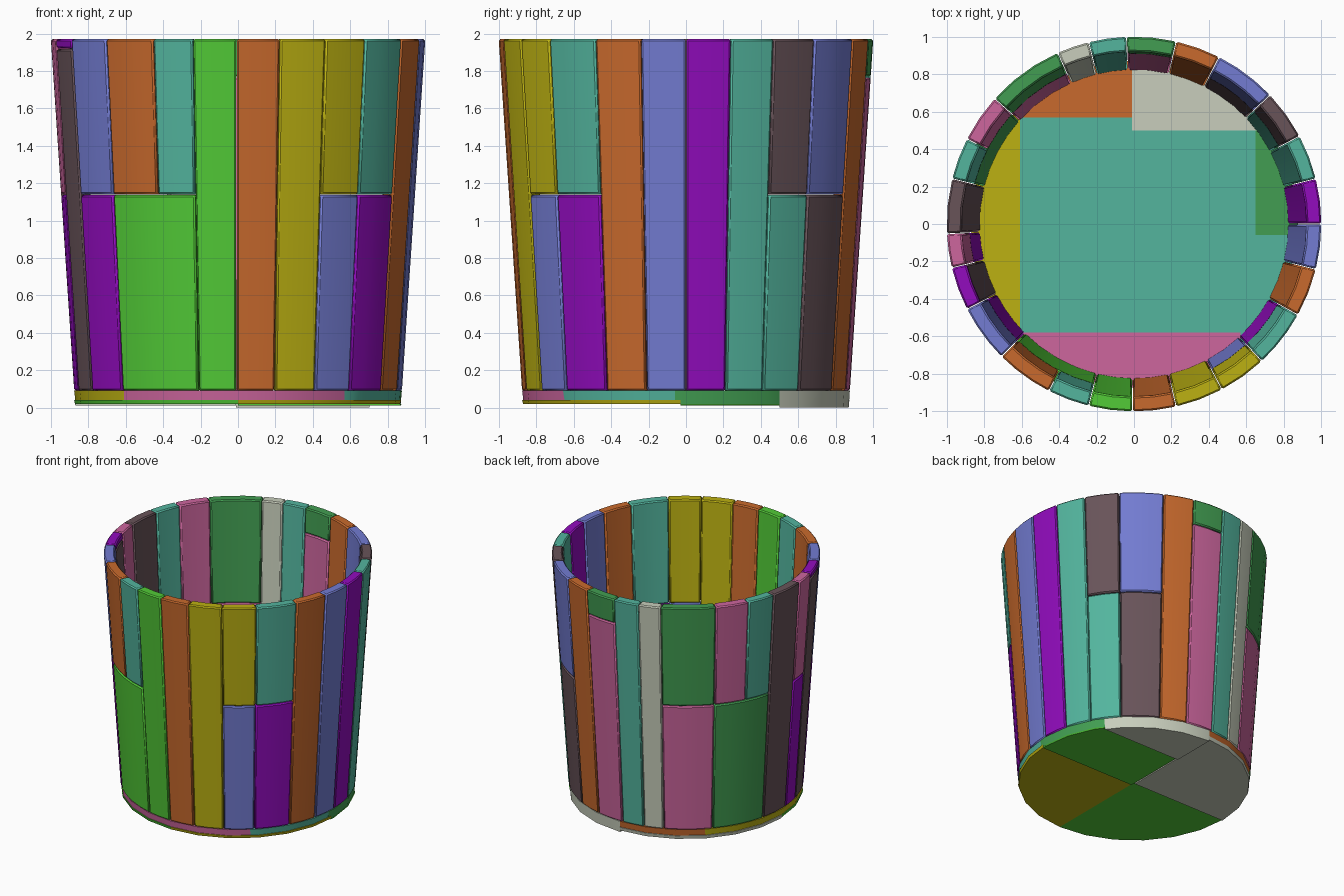
import bpy, bmesh, math
from mathutils import Vector

old = bpy.data.objects.get("Cube")
if old:
    bpy.data.objects.remove(old, do_unlink=True)

# Flat colours, given as sRGB and stored as linear values
PALETTE = {
    "purple": (146, 12, 190), "blue": (115, 124, 210), "orange": (201, 106, 45),
    "teal": (83, 181, 158), "lime": (82, 203, 55), "green": (66, 158, 82),
    "yellow": (188, 177, 18), "pink": (205, 102, 158), "umber": (104, 83, 89),
    "grey": (200, 206, 188),
}


def linear(v):
    v /= 255
    return v / 12.92 if v <= 0.04045 else ((v + 0.055) / 1.055) ** 2.4


MATS = {}
for name, rgb in PALETTE.items():
    m = bpy.data.materials.new(name + " paint")
    m.use_nodes = True
    col = (*[linear(c) for c in rgb], 1)
    m.diffuse_color = col
    bsdf = m.node_tree.nodes["Principled BSDF"]
    bsdf.inputs["Base Color"].default_value = col
    bsdf.inputs["Roughness"].default_value = 0.8
    MATS[name] = m

TOP, MID, FLOOR = 1.97, 1.14, 0.09
made = []


def finish(bm, name, colour, bevel=0.0):
    bmesh.ops.recalc_face_normals(bm, faces=bm.faces)
    me = bpy.data.meshes.new(name)
    bm.to_mesh(me)
    bm.free()
    ob = bpy.data.objects.new(name, me)
    me.materials.append(MATS[colour])
    bpy.context.collection.objects.link(ob)
    if bevel:
        mod = ob.modifiers.new("worn edges", "BEVEL")
        mod.width = bevel
        mod.segments = 1
        mod.limit_method = "ANGLE"
        mod.angle_limit = math.radians(40)
    made.append(ob)


def wall(z):
    """Outer and inner wall radius at height z."""
    t = (z - FLOOR) / (TOP - FLOOR)
    return 0.877 + 0.125 * t, 0.825 + 0.097 * t


def stave(name, a0, a1, z0, z1, colour):
    """One curved wall board between two angles and two heights."""
    bm = bmesh.new()
    n = max(2, round((a1 - a0) / 7))
    rings = []
    for i in range(n + 1):
        a = math.radians(a0 + 0.12 + (a1 - a0 - 0.24) * i / n)
        pts = []
        for z, side in ((z0, 0), (z1, 0), (z1, 1), (z0, 1)):
            r = wall(z)[side]
            pts.append(bm.verts.new((r * math.cos(a), r * math.sin(a), z)))
        rings.append(pts)
    for p, q in zip(rings, rings[1:]):
        for k in range(4):
            bm.faces.new((p[k], p[(k + 1) % 4], q[(k + 1) % 4], q[k]))
    bm.faces.new(rings[0])
    bm.faces.new(rings[-1][::-1])
    finish(bm, name, colour, 0.009)


# Wall boards: start angle, end angle, upper colour, lower colour, joint height
BOARDS = [
    (0, 14, "purple", None, 0), (14, 28, "teal", None, 0),
    (28, 43.5, "umber", "teal", MID), (43.5, 63, "blue", "umber", MID),
    (63, 77, "orange", None, 0), (77, 92.3, "green", "pink", 1.77),
    (92.3, 104, "teal", None, 0), (104, 114, "grey", None, 0),
    (114, 138, "green", "pink", MID), (138, 153, "pink", None, MID),
    (153, 166, "teal", None, MID), (166, 183, "umber", None, 0),
    (183, 193.5, "pink", "purple", MID), (193.5, 207, "purple", "umber", 1.92),
    (207, 225, "blue", "purple", MID), (225, 243, "orange", None, MID),
    (243, 256, "teal", None, MID), (256, 269.5, "lime", None, 0),
    (269.5, 283, "orange", None, 0), (283, 298, "yellow", None, 0),
    (298, 313, "yellow", "blue", MID), (313, 331, "teal", "purple", MID),
    (331, 346, "orange", None, 0), (346, 360, "blue", None, 0),
]
for i, (a0, a1, up, low, joint) in enumerate(BOARDS, 1):
    stave(f"wall_board_{i}", a0, a1, joint or FLOOR, TOP, up)
    if low:
        stave(f"lower_wall_board_{i}", a0, a1, FLOOR, joint - 0.004, low)
# Wide lower boards that run under two upper ones
stave("wide_lower_board_back", 138, 166, FLOOR, MID - 0.004, "green")
stave("wide_lower_board_front", 225, 256, FLOOR, MID - 0.004, "lime")


def plank(name, rects, z0, z1, colour):
    """Part of the round base, trimmed to rectangles (x0, x1, y0, y1)."""
    whole = bmesh.new()
    for x0, x1, y0, y1 in rects:
        bm = bmesh.new()
        bmesh.ops.create_cone(bm, cap_ends=True, segments=24, radius1=0.87,
                              radius2=0.876, depth=z1 - z0)
        bmesh.ops.translate(bm, verts=bm.verts, vec=(0, 0, (z0 + z1) / 2))
        for co, no in (((x0, 0, 0), (-1, 0, 0)), ((x1, 0, 0), (1, 0, 0)),
                       ((0, y0, 0), (0, -1, 0)), ((0, y1, 0), (0, 1, 0))):
            geom = bm.verts[:] + bm.edges[:] + bm.faces[:]
            cut = bmesh.ops.bisect_plane(bm, geom=geom, plane_co=Vector(co),
                                         plane_no=Vector(no), clear_outer=True)
            edges = [e for e in cut["geom_cut"] if isinstance(e, bmesh.types.BMEdge)]
            if edges:
                bmesh.ops.holes_fill(bm, edges=edges)
        tmp = bpy.data.meshes.new("tmp")
        bm.to_mesh(tmp)
        bm.free()
        whole.from_mesh(tmp)
        bpy.data.meshes.remove(tmp)
    finish(whole, name, colour)


# Floor planks
L = 0.04
plank("floor_front", [(-0.61, 0.57, -1, -0.58)], L, FLOOR, "pink")
plank("floor_side", [(-1, -0.61, -1, 1)], L, FLOOR, "yellow")
plank("floor_back", [(-0.61, -0.01, 0.57, 1)], L, FLOOR, "orange")
plank("floor_back_corner", [(-0.01, 1, 0.5, 1)], 0.0, FLOOR, "grey")
plank("floor_opposite_side", [(0.65, 1, -0.06, 0.5)], 0.02, FLOOR, "green")
plank("floor_middle", [(-0.61, -0.01, -0.58, 0.57), (-0.01, 0.65, -0.58, 0.5),
                       (0.65, 1, -0.58, -0.06), (0.57, 1, -1, -0.58)],
      L, FLOOR, "teal")
# Underside plates, one for each quarter
plank("underside_front_left", [(0, 1, -1, -0.03)], 0.018, L, "yellow")
plank("underside_front_right", [(-1, 0, -1, 0)], 0.018, L, "lime")
plank("underside_back_right", [(-1, -0.01, 0, 1)], 0.012, L, "grey")
plank("underside_back_left", [(0, 1, -0.03, 0.5)], 0.012, 0.02, "lime")

# Smooth across each board, sharp at its edges
bpy.ops.object.select_all(action="DESELECT")
for ob in made:
    ob.select_set(True)
bpy.context.view_layer.objects.active = made[0]
bpy.ops.object.shade_smooth_by_angle(angle=math.radians(20))
